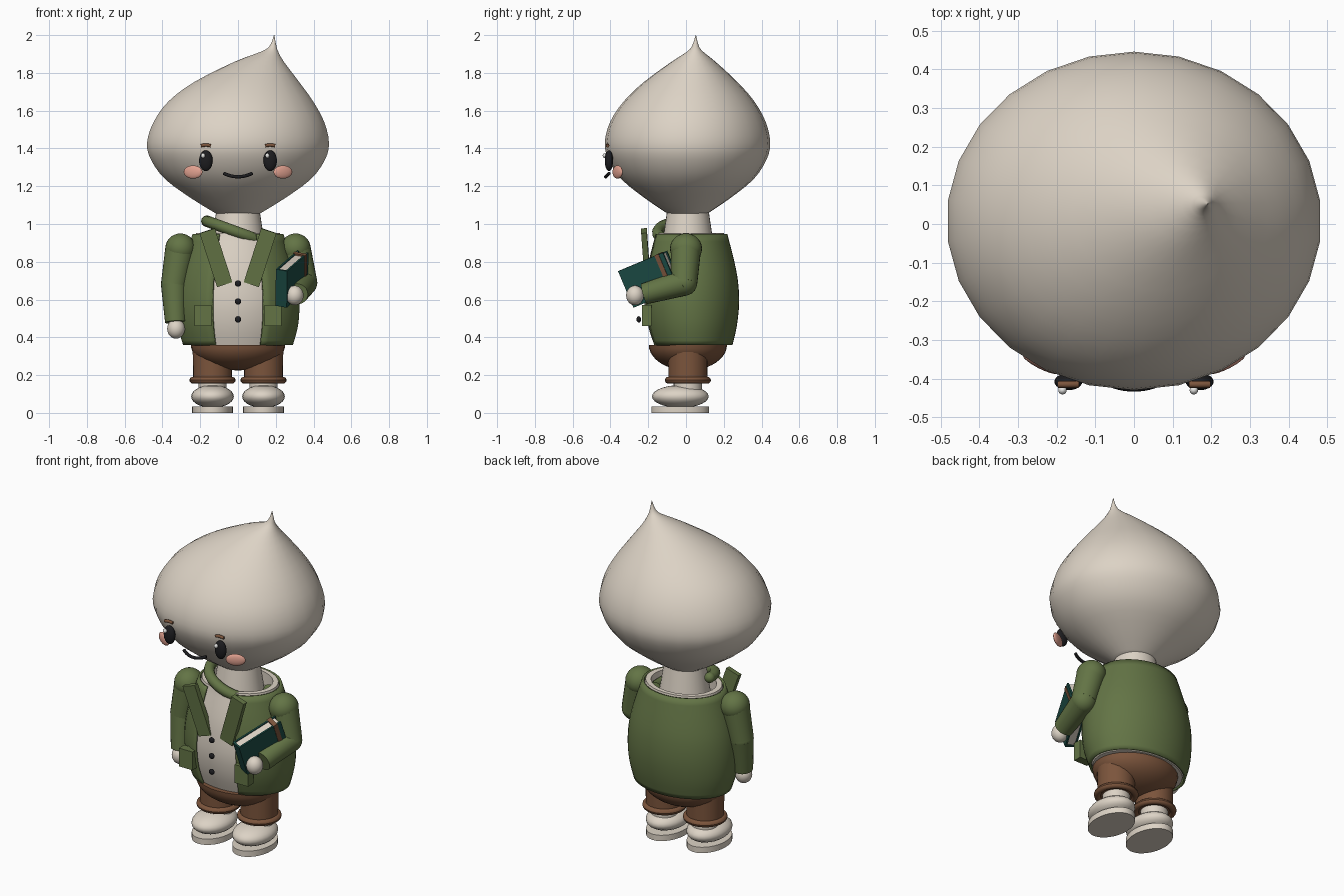
import bpy, bmesh, math
from mathutils import Matrix, Vector

if "Cube" in bpy.data.objects:
    bpy.data.objects.remove(bpy.data.objects["Cube"], do_unlink=True)


def material(name, *rgb):
    m = bpy.data.materials.new(name)
    m.use_nodes = True
    m.diffuse_color = (*rgb, 1)
    m.node_tree.nodes["Principled BSDF"].inputs["Base Color"].default_value = (*rgb, 1)
    return m


CREAM = material("warm_cream", .72, .65, .56)
GREEN = material("olive_green", .125, .175, .06)
BROWN = material("brown", .2, .09, .045)
TEAL = material("dark_teal", .012, .075, .062)
BLUSH = material("blush_pink", .76, .36, .28)
BLACK = material("black", .012, .012, .014)
WHITE = material("white", .9, .9, .88)


def finish(name, bm, mat, angle=40):
    bmesh.ops.recalc_face_normals(bm, faces=bm.faces[:])
    me = bpy.data.meshes.new(name)
    bm.to_mesh(me)
    bm.free()
    me.materials.append(mat)
    ob = bpy.data.objects.new(name, me)
    bpy.context.collection.objects.link(ob)
    bpy.ops.object.select_all(action='DESELECT')
    ob.select_set(True)
    bpy.context.view_layer.objects.active = ob
    bpy.ops.object.shade_smooth_by_angle(angle=math.radians(angle))
    return ob


def smooth_rings(pts, steps=3):
    """Catmull-Rom through the ring tuples."""
    P = [Vector(p) for p in pts]
    out = []
    for i in range(len(P) - 1):
        a, b, c, d = P[max(i - 1, 0)], P[i], P[i + 1], P[min(i + 2, len(P) - 1)]
        for k in range(steps):
            t = k / steps
            out.append(.5 * (2 * b + (c - a) * t + (2 * a - 5 * b + 4 * c - d) * t**2
                             + (3 * b - a - 3 * c + d) * t**3))
    return out + [P[-1]]


def loft(name, rings, mat, seg=32, gap=0, caps=True, angle=40):
    """Rings are (z, centre x, centre y, radius x, radius y); gap opens the front."""
    bm = bmesh.new()
    loops = []
    n = seg + 1 if gap else seg
    for z, cx, cy, rx, ry in rings:
        loop = []
        for i in range(n):
            a = -math.pi / 2 + gap + i * (2 * math.pi - 2 * gap) / seg
            loop.append(bm.verts.new((cx + rx * math.cos(a), cy + ry * math.sin(a), z)))
        loops.append(loop)
    for lo, hi in zip(loops, loops[1:]):
        for i in range(n - 1 if gap else n):
            j = (i + 1) % n
            bm.faces.new((lo[i], lo[j], hi[j], hi[i]))
    if caps and not gap:
        bm.faces.new(loops[0])
        bm.faces.new(loops[-1])
    return finish(name, bm, mat, angle)


def ball(name, loc, size, mat, turn=0):
    bm = bmesh.new()
    m = Matrix.Translation(loc) @ Matrix.Rotation(turn, 4, 'Z') @ Matrix.Diagonal((*size, 1))
    bmesh.ops.create_uvsphere(bm, u_segments=24, v_segments=14, radius=1, matrix=m)
    return finish(name, bm, mat, 60)


def box(name, loc, size, mat, frame=Matrix()):
    bm = bmesh.new()
    m = frame @ Matrix.Translation(loc) @ Matrix.Diagonal((*size, 1))
    bmesh.ops.create_cube(bm, size=1, matrix=m)
    return finish(name, bm, mat, 30)


def limb(name, a, b, r1, r2, mat):
    bm = bmesh.new()
    a, b = Vector(a), Vector(b)
    m = Matrix.Translation((a + b) / 2) @ (b - a).to_track_quat('Z', 'Y').to_matrix().to_4x4()
    bmesh.ops.create_cone(bm, cap_ends=True, segments=24, radius1=r1, radius2=r2,
                          depth=(b - a).length, matrix=m)
    return finish(name, bm, mat)


def tube(name, pts, r, mat):
    cu = bpy.data.curves.new(name, 'CURVE')
    cu.dimensions = '3D'
    cu.bevel_depth, cu.bevel_resolution, cu.use_fill_caps = r, 3, True
    sp = cu.splines.new('POLY')
    sp.points.add(len(pts) - 1)
    for p, co in zip(sp.points, pts):
        p.co = (*co, 1)
    cu.materials.append(mat)
    ob = bpy.data.objects.new(name, cu)
    bpy.context.collection.objects.link(ob)


# Head: droplet whose tip leans to the left
loft("head", smooth_rings([
    (1.045, 0, .008, .1, .09), (1.13, 0, .008, .24, .217), (1.235, 0, .008, .386, .348),
    (1.34, 0, .008, .464, .418), (1.43, 0, .008, .485, .438), (1.54, .005, .01, .455, .412),
    (1.65, .015, .016, .385, .345), (1.754, .047, .025, .277, .245), (1.86, .113, .04, .13, .115),
    (1.913, .168, .048, .045, .042), (1.945, .186, .05, .017, .017), (2, .191, .052, .001, .001)]),
    CREAM, seg=26, angle=60)
loft("neck", [(.87, 0, .01, .145, .14), (1.07, 0, .01, .115, .11)], CREAM)

# Face
for s, side in ((1, "left"), (-1, "right")):
    ball(side + "_eye", (s * .17, -.408, 1.335), (.036, .022, .055), BLACK)
    ball(side + "_eye_highlight", (s * .17 - .015, -.43, 1.362), (.011, .011, .013), WHITE)
    tube(side + "_eyebrow", [(s * .17 + d, -.415, 1.418 - 6 * d * d) for d in (-.026, -.013, 0, .013, .026)],
         .009, BROWN)
    ball(side + "_cheek", (s * .238, -.362, 1.275), (.055, .014, .035), BLUSH, s * .45)
tube("mouth", [(x * .0125, -.425 + .0005 * x * x, 1.25 + .0005 * x * x) for x in range(-6, 7)], .009, BLACK)

# Shirt with a recessed collar, and the open jacket around it
body = [(.36, 0, .03, .285, .21), (.46, 0, .025, .312, .238), (.575, 0, .022, .32, .253),
        (.69, 0, .022, .31, .248), (.8, 0, .02, .283, .23), (.945, 0, .02, .235, .193)]
shirt = [(z, x, y, a - .012, b - .012) for z, x, y, a, b in smooth_rings(body)]
shirt += [(.952, 0, .02, .222, .18), (.952, 0, .02, .19, .155), (.875, 0, .02, .19, .155)]
loft("shirt", shirt, CREAM)
jacket = loft("jacket", smooth_rings(body), GREEN, gap=math.radians(24.5), seg=40)
sol = jacket.modifiers.new("thickness", 'SOLIDIFY')
sol.thickness, sol.offset = .012, 0
for i in range(3):
    ball(f"button_{i + 1}", (0, -.25, .685 - .095 * i), (.017, .012, .017), BLACK)
for s, side in ((1, "left"), (-1, "right")):
    frame = (Matrix.Translation((s * .117, -.212, .822)) @ Matrix.Rotation(math.radians(s * 18), 4, 'Y')
             @ Matrix.Rotation(math.radians(-4), 4, 'X').inverted())
    box(side + "_lapel", (0, 0, 0), (.085, .03, .3), GREEN, frame)
    box(side + "_pocket", (s * .185, -.208, .515), (.09, .05, .11), GREEN)
arc = [math.radians(a) for a in range(180, 391, 10)]
tube("collar_roll", [(.165 * math.cos(a), .01 + .16 * math.sin(a), .955 - .06 * math.cos(a)) for a in arc],
     .03, GREEN)
ball("collar_roll_end", (-.165, .01, 1.015), (.03, .03, .03), GREEN)

# Arms: right hangs down, left bends forward to hold the book
arms = {"right": ((-.305, -.03, .87), (-.338, -.04, .68), (-.33, -.07, .48), (-.328, -.08, .445)),
        "left": ((.305, 0, .87), (.35, -.01, .69), (.315, -.22, .63), (.3, -.27, .622))}
for side, (shoulder, elbow, wrist, hand) in arms.items():
    ball(side + "_shoulder", shoulder, (.08, .085, .08), GREEN)
    limb(side + "_upper_arm", shoulder, elbow, .08, .07, GREEN)
    ball(side + "_elbow", elbow, (.07, .07, .07), GREEN)
    limb(side + "_forearm", elbow, wrist, .07, .056, GREEN)
    ball(side + "_hand", hand, (.047, .047, .052), CREAM)

# Book, built in its own tilted frame: length, height, thickness
u = Vector((.4, .84, .35)).normalized()
v = Vector((0, .41, -.91))
v = (v - u * v.dot(u)).normalized()
w = u.cross(v)
book = Matrix((u, v, w)).transposed().to_4x4()
book.translation = (.26, -.36, .75)
for name, depth in (("book_outer_cover", .005), ("book_inner_cover", .06)):
    box(name, (.14, .105, depth), (.28, .21, .01), TEAL, book)
box("book_spine", (.005, .105, .0325), (.01, .21, .065), TEAL, book)
box("book_pages", (.14, .105, .0325), (.265, .198, .05), CREAM, book)
box("book_band", (.242, .105, .0325), (.025, .216, .071), BROWN, book)

# Trousers: rounded seat, legs and rolled cuffs
seat = [(.36 - .135 * math.sin(t), 0, .01, .25 * math.cos(t), .207 * math.cos(t))
        for t in (i * math.pi / 20.5 for i in range(11))]
loft("trouser_seat", seat, BROWN)
for s, side in ((1, "left"), (-1, "right")):
    x = s * .135
    limb(side + "_trouser_leg", (x, .01, .165), (x, .01, .35), .103, .105, BROWN)
    ring = [(.173 + .018 * math.sin(t), x, .01, .103 + .019 * math.cos(t), .103 + .019 * math.cos(t))
            for t in (i * math.pi / 6 for i in range(13))]
    loft(side + "_trouser_cuff", ring, BROWN, caps=False, angle=70)
    # Shoes
    limb(side + "_ankle", (x, .01, .08), (x, .01, .2), .075, .075, CREAM)
    ball(side + "_shoe", (x, -.03, .087), (.113, .15, .06), CREAM)
    loft(side + "_sole", [(0, x, -.03, .108, .153), (.035, x, -.03, .108, .153)], CREAM)
